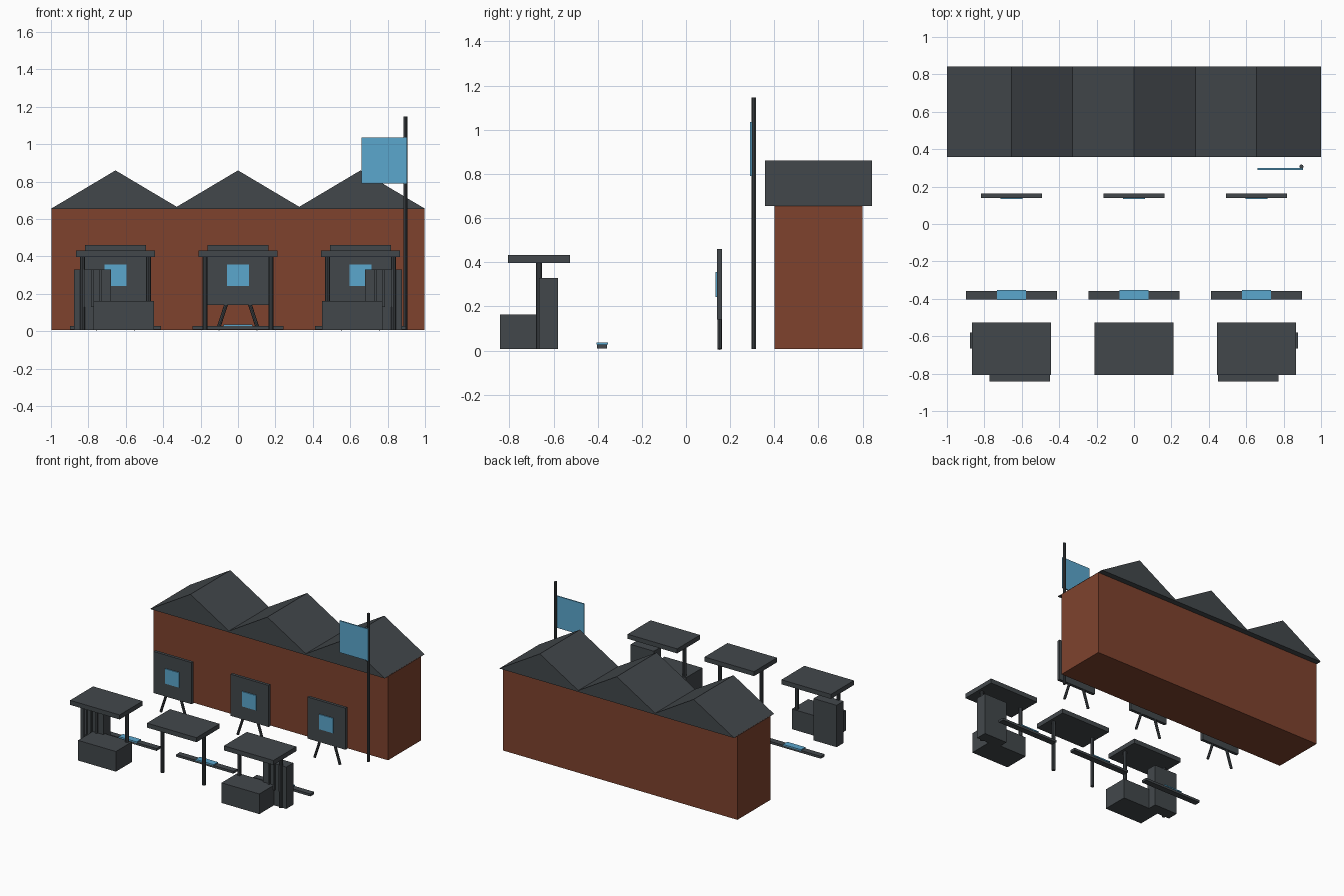
import bpy, bmesh
from mathutils import Matrix, Vector

if "Cube" in bpy.data.objects:
    bpy.data.objects.remove(bpy.data.objects["Cube"])


def material(name, rgb):
    m = bpy.data.materials.new(name)
    m.diffuse_color = (*rgb, 1)
    m.use_nodes = True
    m.node_tree.nodes["Principled BSDF"].inputs["Base Color"].default_value = m.diffuse_color
    return m


BRICK = material("brick red", (0.21, 0.055, 0.027))
SLATE = material("slate grey", (0.055, 0.064, 0.071))
BLUE = material("sky blue", (0.105, 0.385, 0.61))


def finish(bm, name, mat):
    bmesh.ops.recalc_face_normals(bm, faces=bm.faces)
    me = bpy.data.meshes.new(name)
    bm.to_mesh(me)
    bm.free()
    me.materials.append(mat)
    ob = bpy.data.objects.new(name, me)
    bpy.context.collection.objects.link(ob)
    return ob


def box(name, mat, x, y, z):
    """Box from (min, max) pairs."""
    bm = bmesh.new()
    size = Vector((x[1] - x[0], y[1] - y[0], z[1] - z[0]))
    mid = Vector((sum(x), sum(y), sum(z))) / 2
    bmesh.ops.create_cube(bm, size=1, matrix=Matrix.Translation(mid) @ Matrix.Diagonal((*size, 1)))
    return finish(bm, name, mat)


def rod(name, mat, a, b, r, sides=10):
    """Cylinder between two points."""
    a, b = Vector(a), Vector(b)
    bm = bmesh.new()
    turn = (b - a).to_track_quat('Z', 'Y').to_matrix().to_4x4()
    bmesh.ops.create_cone(bm, cap_ends=True, segments=sides, radius1=r, radius2=r,
                          depth=(b - a).length, matrix=Matrix.Translation((a + b) / 2) @ turn)
    return finish(bm, name, mat)


def gable(name, mat, cx, half, y, z):
    """Triangular roof prism with its ridge along y."""
    bm = bmesh.new()
    tri = [(cx - half, z[0]), (cx + half, z[0]), (cx, z[1])]
    front, back = ([bm.verts.new((px, py, pz)) for px, pz in tri] for py in y)
    bm.faces.new(front)
    bm.faces.new(back)
    for i in range(3):
        j = (i + 1) % 3
        bm.faces.new((front[i], front[j], back[j], back[i]))
    return finish(bm, name, mat)


# Brick hall
box("hall_walls", BRICK, (-0.998, 0.998), (0.40, 0.80), (0.008, 0.657))

# Flagpole and flag
rod("flagpole", SLATE, (0.895, 0.307, 0.008), (0.895, 0.307, 1.147), 0.011)
box("flag", BLUE, (0.66, 0.903), (0.29, 0.299), (0.79, 1.035))

for i, cx in enumerate((-0.655, 0, 0.655)):
    n = f"_{i + 1}"
    # Roof bay
    gable("roof_bay" + n, SLATE, cx, 0.345, (-0.843 + 1.2, 0.843), (0.655, 0.86))

    # Easel board with pinned sheet and splayed legs
    box("board" + n, SLATE, (cx - 0.162, cx + 0.162), (0.14, 0.163), (0.14, 0.46))
    box("sheet" + n, BLUE, (cx - 0.06, cx + 0.06), (0.133, 0.141), (0.242, 0.357))
    for s, side in ((-1, "left"), (1, "right")):
        rod(f"board_leg{n}_{side}", SLATE, (cx + s * 0.108, 0.152, 0.007),
            (cx + s * 0.055, 0.152, 0.17), 0.01, 8)

    # Low bench with a blue pad
    box("bench" + n, SLATE, (cx - 0.244, cx + 0.244), (-0.403, -0.357), (0.01, 0.028))
    box("bench_pad" + n, BLUE, (cx - 0.077, cx + 0.077), (-0.406, -0.354), (0.027, 0.036))

    # Canopy on two posts
    box("canopy" + n, SLATE, (cx - 0.211, cx + 0.211), (-0.806, -0.526), (0.397, 0.432))
    for s, side in ((-1, "left"), (1, "right")):
        rod(f"canopy_post{n}_{side}", SLATE, (cx + s * 0.177, -0.666, 0.008),
            (cx + s * 0.177, -0.666, 0.40), 0.014)

# Equipment under the two outer canopies, mirrored
for s, side in ((-1, "left"), (1, "right")):
    def span(a, b):
        return tuple(sorted((s * a, s * b)))
    box(side + "_counter", SLATE, span(0.45, 0.772), (-0.843, -0.645), (0.008, 0.163))
    box(side + "_cabinet", SLATE, span(0.68, 0.877), (-0.665, -0.58), (0.008, 0.33))
    for k in range(3):
        bx = 0.735 + 0.045 * k
        box(f"{side}_cabinet_slat_{k + 1}", SLATE, span(bx - 0.007, bx + 0.007),
            (-0.677, -0.664), (0.13, 0.33))
